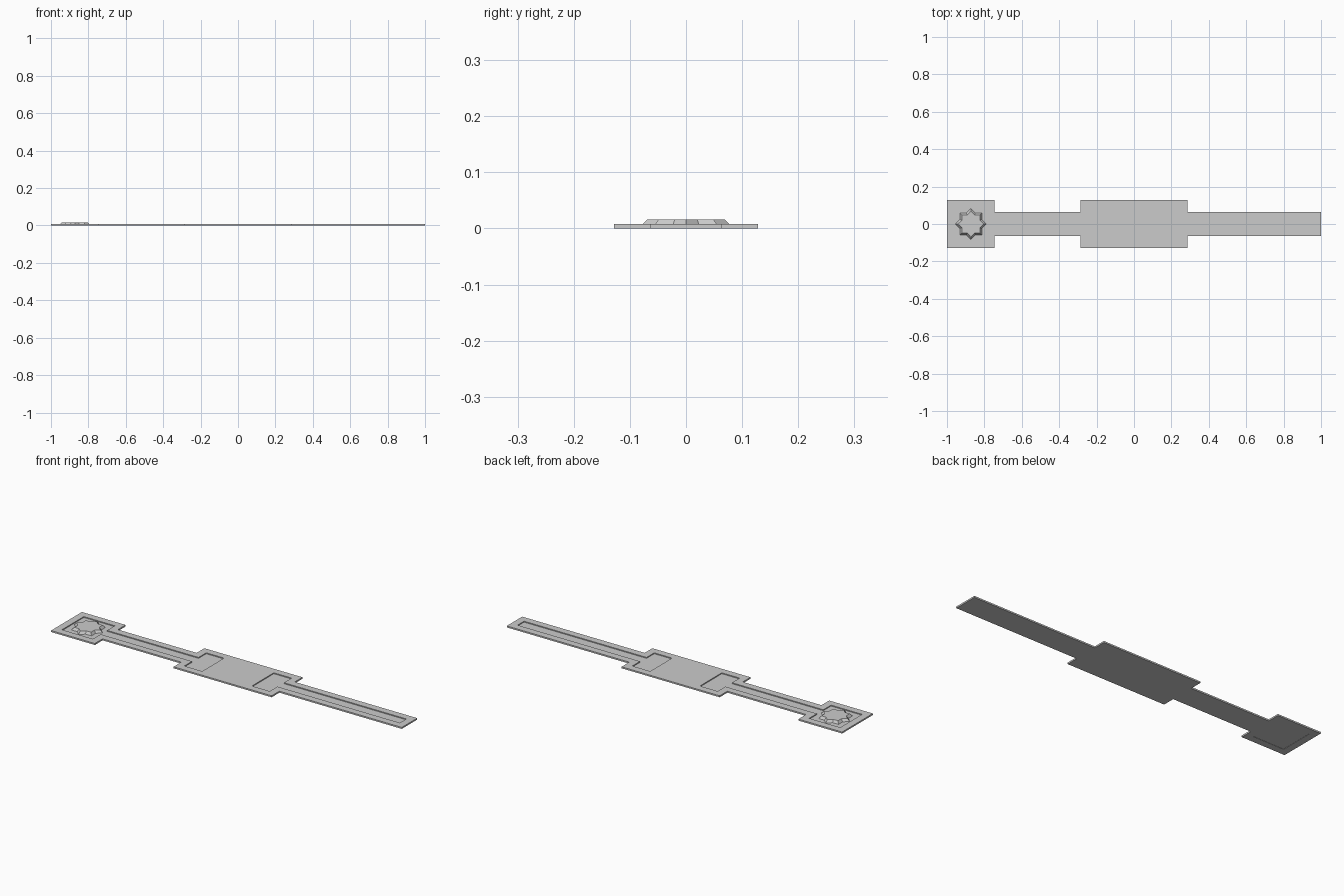
import bpy, bmesh, math

if "Cube" in bpy.data.objects:
    bpy.data.objects.remove(bpy.data.objects["Cube"])

THICK = 0.008      # strap thickness
FLOOR = 0.003      # height of the recessed floor
INSET = 0.037      # rim width
HEAD_X, STAR_X = -0.745, -0.872
WIDE, NARROW, MID = 0.128, 0.064, 0.286


def loft(name, lower, upper, z0, z1):
    """Solid between two matching outlines."""
    bm = bmesh.new()
    a = [bm.verts.new((x, y, z0)) for x, y in lower]
    b = [bm.verts.new((x, y, z1)) for x, y in upper]
    bm.faces.new(a[::-1])
    bm.faces.new(b)
    n = len(a)
    for i in range(n):
        j = (i + 1) % n
        bm.faces.new((a[i], a[j], b[j], b[i]))
    bmesh.ops.recalc_face_normals(bm, faces=bm.faces)
    mesh = bpy.data.meshes.new(name)
    bm.to_mesh(mesh)
    bm.free()
    ob = bpy.data.objects.new(name, mesh)
    bpy.context.collection.objects.link(ob)
    return ob


def mirrored(half):
    """Close a lower-edge profile by mirroring it across y = 0."""
    return half + [(x, -y) for x, y in reversed(half)]


def cut(target, name, outline, z0, z1):
    cutter = loft(name, outline, outline, z0, z1)
    cutter.hide_render = True
    cutter.hide_viewport = False
    mod = target.modifiers.new(name, 'BOOLEAN')
    mod.operation = 'DIFFERENCE'
    mod.solver = 'EXACT'
    mod.object = cutter
    bpy.context.view_layer.objects.active = target
    bpy.ops.object.modifier_apply(modifier=name)
    bpy.data.objects.remove(cutter)


def star(radius):
    return [(STAR_X + r * math.cos(i * math.pi / 8), r * math.sin(i * math.pi / 8))
            for i in range(16) for r in [radius if i % 2 == 0 else radius * 0.765]]


# Strap body: square head, narrow bands and wide middle plate
body = mirrored([(-1, -WIDE), (HEAD_X, -WIDE), (HEAD_X, -NARROW), (-MID, -NARROW),
                 (-MID, -WIDE), (MID, -WIDE), (MID, -NARROW), (1, -NARROW)])
strap = loft("strap", body, body, 0, THICK)

# Recesses in the top, leaving the centre of the middle plate solid
w, n, m = WIDE - INSET, NARROW - INSET, MID - INSET
cut(strap, "left_recess", mirrored([
    (-1 + INSET, -w), (HEAD_X - INSET, -w), (HEAD_X - INSET, -n),
    (-m, -n), (-m, -w), (-0.145, -w)]), FLOOR, 0.03)
cut(strap, "right_recess", mirrored([
    (0.145, -w), (m, -w), (m, -n), (1 - INSET, -n)]), FLOOR, 0.03)

# Shallow square recess under the head
cut(strap, "underside_recess", mirrored([
    (-1 + INSET, -w), (HEAD_X - INSET, -w)]), -0.02, 0.0012)

# Bevelled eight-pointed star
loft("star_ornament", star(0.083), star(0.069), FLOOR - 0.0005, 0.016)
